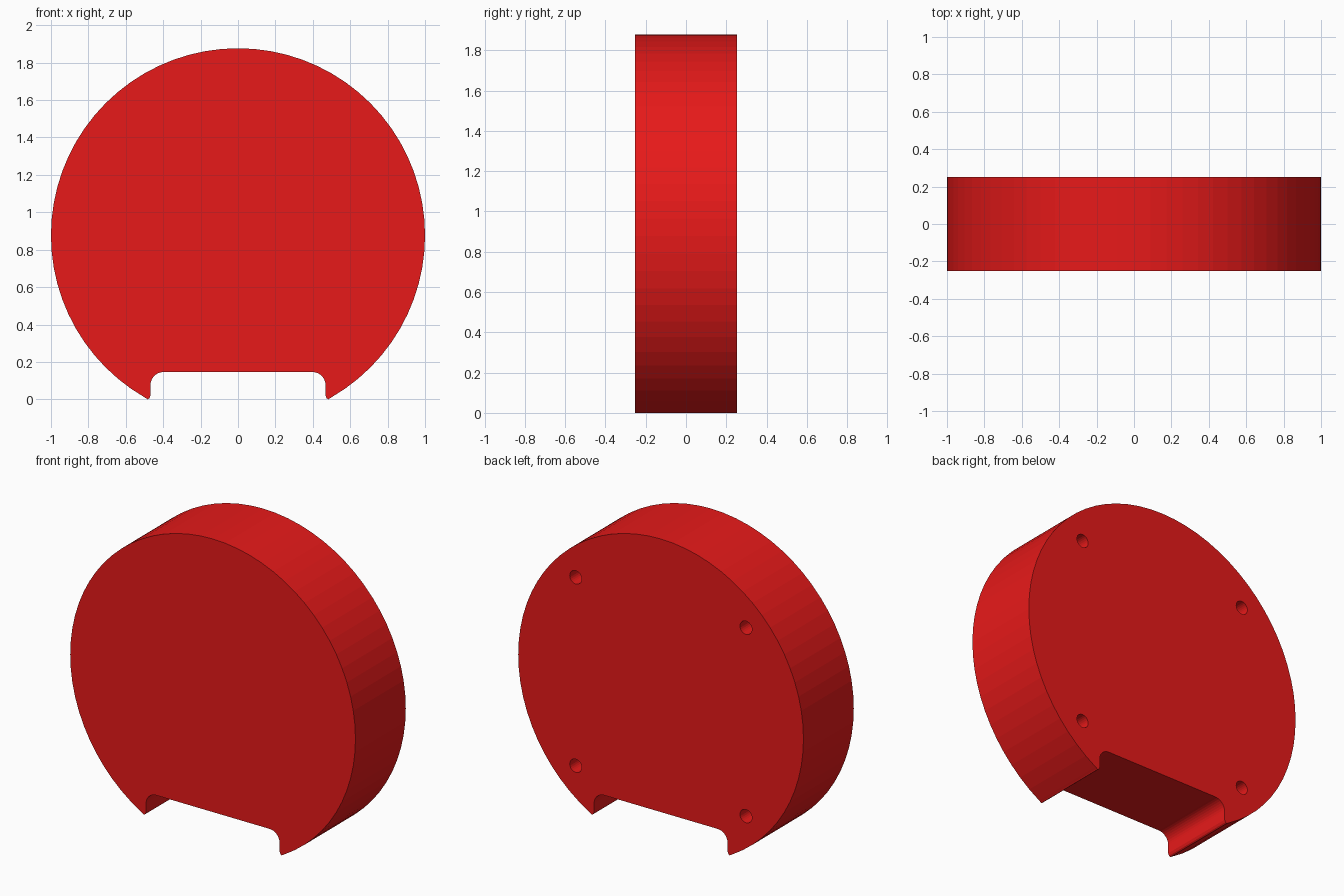
import bpy, bmesh, math

if "Cube" in bpy.data.objects:
    bpy.data.objects.remove(bpy.data.objects["Cube"])

R, CZ, HALF = 1.0, 0.877, 0.252      # disc radius, centre height, half thickness
SLOT_X, SLOT_Z, FILLET = 0.468, 0.146, 0.07


def arc(cx, cz, r, a0, a1, n):
    return [(cx + r * math.cos(math.radians(a0 + (a1 - a0) * i / n)),
             cz + r * math.sin(math.radians(a0 + (a1 - a0) * i / n))) for i in range(n + 1)]


# Profile: big outer arc, then the rounded foot tips and the filleted slot
rim = arc(0, CZ, R, -60, 240, 60)
foot = [(0.490, 0.005), (0.483, 0.0), (0.474, 0.006), (SLOT_X, 0.02)]
foot += arc(SLOT_X - FILLET, SLOT_Z - FILLET, FILLET, 0, 90, 8)
left = [(-x, z) for x, z in foot]
profile = rim + left + foot[::-1]

bm = bmesh.new()
face = bm.faces.new([bm.verts.new((x, -HALF, z)) for x, z in profile])
ext = bmesh.ops.extrude_face_region(bm, geom=[face])
bmesh.ops.translate(bm, vec=(0, 2 * HALF, 0),
                    verts=[v for v in ext["geom"] if isinstance(v, bmesh.types.BMVert)])
bmesh.ops.recalc_face_normals(bm, faces=bm.faces[:])
mesh = bpy.data.meshes.new("disc_body")
bm.to_mesh(mesh)
bm.free()
body = bpy.data.objects.new("disc_body", mesh)
bpy.context.collection.objects.link(body)

red = bpy.data.materials.new("red")
red.diffuse_color = (0.8, 0.01, 0.01, 1)
red.use_nodes = True
red.node_tree.nodes["Principled BSDF"].inputs["Base Color"].default_value = red.diffuse_color
mesh.materials.append(red)

# Four blind screw holes in the back face
for sx in (-1, 1):
    for sz in (-1, 1):
        bpy.ops.mesh.primitive_cylinder_add(
            vertices=24, radius=0.042, depth=0.4,
            location=(sx * 0.597, HALF, CZ + sz * 0.597), rotation=(math.pi / 2, 0, 0))
        cutter = bpy.context.object
        cutter.name = "screw_hole_cutter"
        cutter.data.materials.append(red)
        mod = body.modifiers.new("screw_hole", "BOOLEAN")
        mod.operation, mod.solver, mod.object = "DIFFERENCE", "EXACT", cutter
        bpy.context.view_layer.objects.active = body
        bpy.ops.object.modifier_apply(modifier=mod.name)
        bpy.data.objects.remove(cutter)
